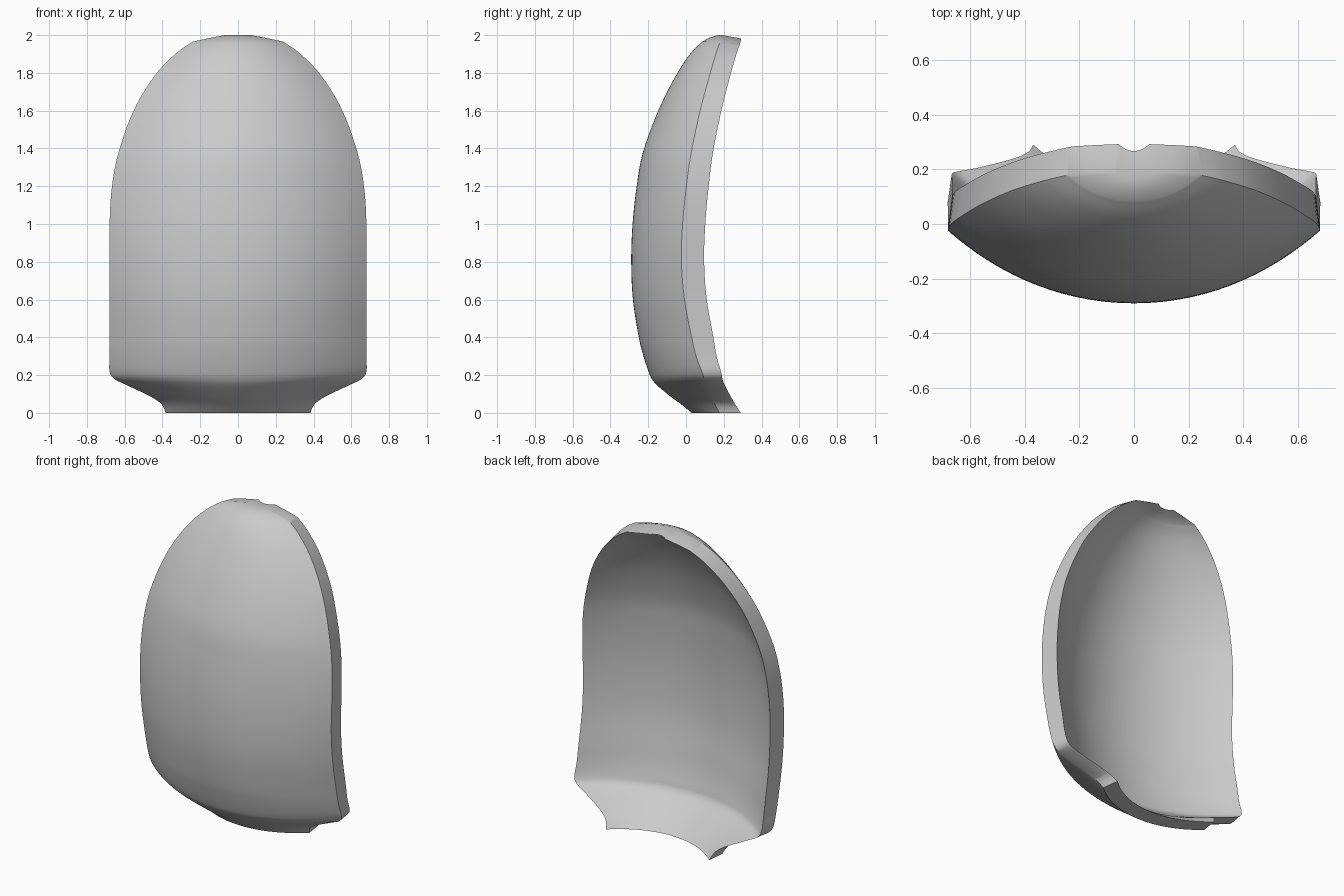
import bpy, bmesh, math
from mathutils import Vector

if "Cube" in bpy.data.objects:
    bpy.data.objects.remove(bpy.data.objects["Cube"])

def arch(z):
    return 0.68 * math.sqrt(max(0, 1 - ((z - 1) / 1.031) ** 2)) if z > 1 else 0.68

# Profile rows: height, centre-line y, side-edge y, half width, depth of shell
rows = [
    (0.00, 0.03, 0.178, 0.383, 0.112),
    (0.045, -0.025, 0.153, 0.405, 0.108),
    (0.085, -0.08, 0.135, 0.46, 0.103),
    (0.145, -0.152, 0.110, 0.585, 0.096),
    (0.18, -0.181, 0.097, 0.655, 0.096),
    (0.22, -0.199, 0.083, 0.68, 0.102),
    (0.30, -0.225, 0.054, 0.68, 0.108),
    (0.40, -0.25, 0.030, 0.68, 0.115),
    (0.60, -0.281, -0.008, 0.68, 0.118),
    (0.80, -0.29, -0.024, 0.68, 0.12),
]
for z, centre, edge, depth in (
        (1.0, -0.283, -0.018, 0.12), (1.2, -0.261, 0.002, 0.118),
        (1.38, -0.228, 0.028, 0.115), (1.6, -0.147, 0.075, 0.112),
        (1.78, -0.057, 0.123, 0.108), (1.9, 0.021, 0.158, 0.105),
        (1.965, 0.085, 0.18, 0.104)):
    rows.append((z, centre, edge, arch(z), depth))
rows = [Vector(r) for r in rows]

def smooth_rows(p, n):
    out = []
    for i in range(len(p) - 1):
        a, b, c, d = p[max(i - 1, 0)], p[i], p[i + 1], p[min(i + 2, len(p) - 1)]
        for k in range(n):
            t = k / n
            out.append(0.5 * (2 * b + (c - a) * t + (2 * a - 5 * b + 4 * c - d) * t ** 2
                              + (3 * b - a - 3 * c + d) * t ** 3))
    return out + [p[-1]]

prof = smooth_rows(rows, 5)
# Bevelled facets at the crown
prof += [Vector(r) for r in ((1.985, 0.122, 0.186, 0.149, 0.103),
                             (2.0, 0.165, 0.19, 0.07, 0.102))]

# Curved shell: front skin, back skin and the rim joining them
N = 40
bm = bmesh.new()

def skin(back):
    grid = []
    for z, centre, edge, half, depth in prof:
        line = []
        drop = back * 0.018 * max(0, (z - 1.6) / 0.4)   # back skin is lower at the crown
        for j in range(N + 1):
            u = 2 * j / N - 1
            bow = 0.88 * u ** 2 + 0.12 * u ** 4
            y = centre + (edge - centre) * bow + back * depth
            line.append(bm.verts.new((u * (half - back * 0.015), y, z - drop)))
        grid.append(line)
    for a, b in zip(grid, grid[1:]):
        for j in range(N):
            bm.faces.new((a[j], a[j + 1], b[j + 1], b[j]))
    border = grid[0] + [r[-1] for r in grid[1:-1]]
    return border + grid[-1][::-1] + [r[0] for r in grid[-2:0:-1]]

front, rear = skin(0), skin(1)
for i in range(len(front)):
    k = (i + 1) % len(front)
    bm.faces.new((front[i], front[k], rear[k], rear[i]))
bmesh.ops.recalc_face_normals(bm, faces=bm.faces)

mesh = bpy.data.meshes.new("curved_shell")
bm.to_mesh(mesh)
bm.free()
shell = bpy.data.objects.new("curved_shell", mesh)
bpy.context.collection.objects.link(shell)
bpy.context.view_layer.objects.active = shell
shell.select_set(True)
bpy.ops.object.shade_smooth_by_angle(angle=math.radians(35))
